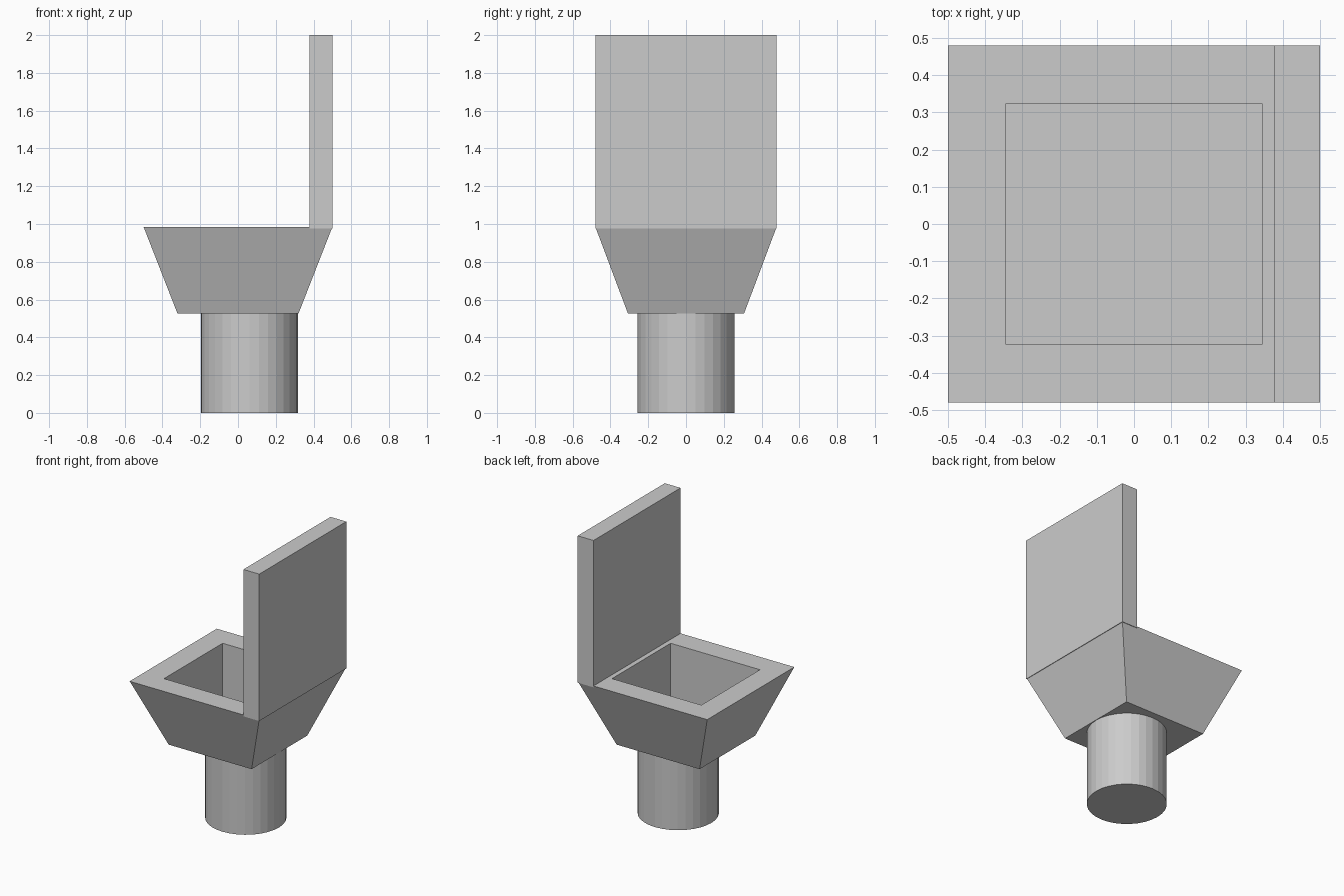
import bpy
import bmesh
from mathutils import Matrix, Vector

if "Cube" in bpy.data.objects:
    bpy.data.objects.remove(bpy.data.objects["Cube"])


def finish(name, bm):
    bmesh.ops.recalc_face_normals(bm, faces=bm.faces)
    mesh = bpy.data.meshes.new(name)
    bm.to_mesh(mesh)
    bm.free()
    obj = bpy.data.objects.new(name, mesh)
    bpy.context.collection.objects.link(obj)
    return obj


def ring(bm, hx, hy, z):
    return [bm.verts.new((sx * hx, sy * hy, z))
            for sx, sy in ((-1, -1), (1, -1), (1, 1), (-1, 1))]


# Round foot, set slightly towards the backrest
bm = bmesh.new()
bmesh.ops.create_cone(bm, cap_ends=True, segments=32, radius1=0.257, radius2=0.257,
                      depth=0.525, matrix=Matrix.Translation((0.06, 0, 0.2625)))
finish("foot", bm)

# Tapered bowl: underside, outer walls, flat rim, straight cavity and floor
bm = bmesh.new()
rings = [ring(bm, *r) for r in ((0.32, 0.307, 0.525), (0.5, 0.48, 0.985),
                                (0.345, 0.323, 0.985), (0.345, 0.323, 0.60))]
for low, high in zip(rings, rings[1:]):
    for i in range(4):
        j = (i + 1) % 4
        bm.faces.new((low[i], low[j], high[j], high[i]))
bm.faces.new(rings[0])
bm.faces.new(rings[-1])
finish("bowl", bm)

# Upright backrest slab
bm = bmesh.new()
bmesh.ops.create_cube(bm, size=1)
bmesh.ops.scale(bm, vec=Vector((0.122, 0.96, 1.025)), verts=bm.verts)
bmesh.ops.translate(bm, vec=Vector((0.439, 0, 1.4875)), verts=bm.verts)
finish("backrest", bm)
